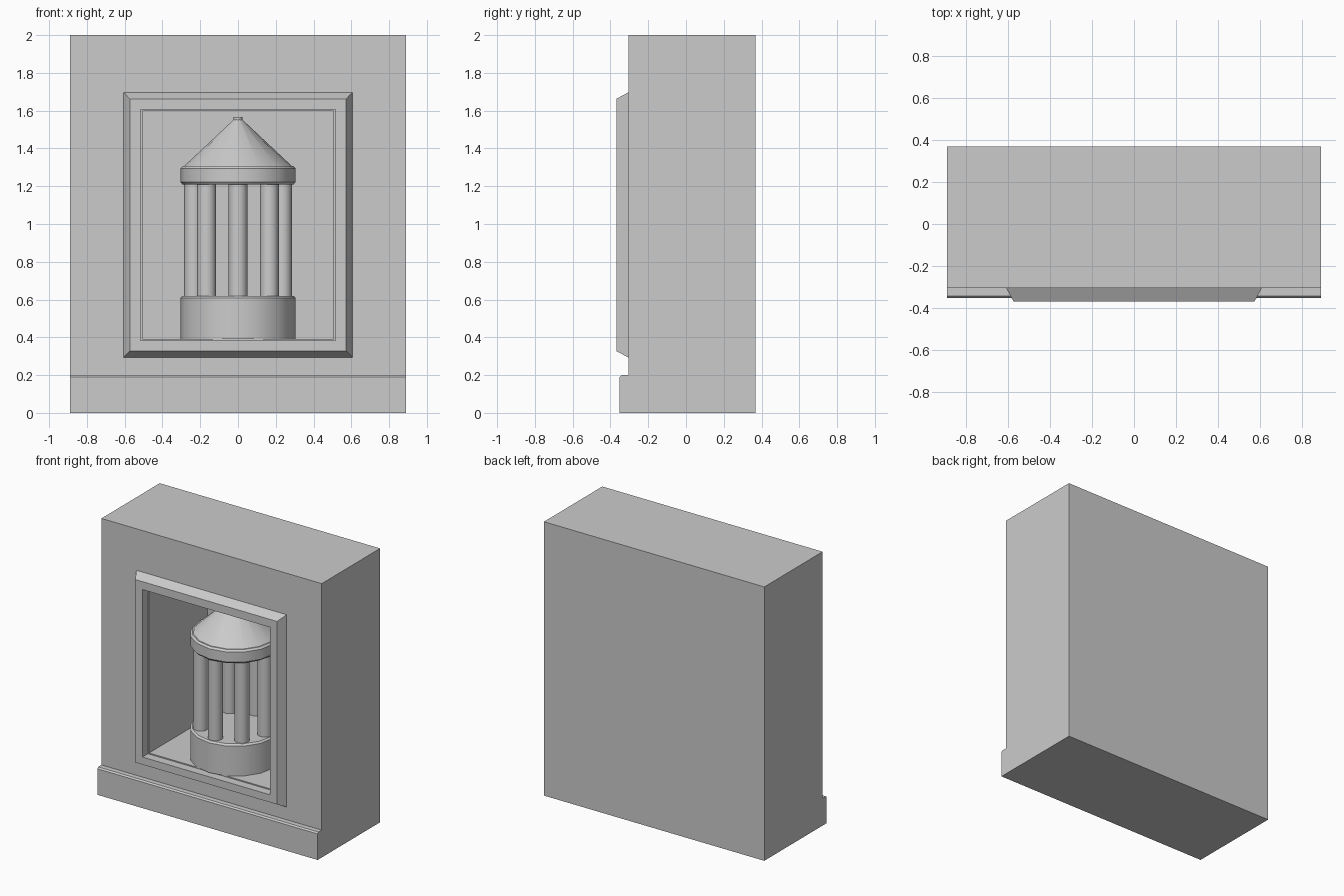
import bpy, bmesh, math

if "Cube" in bpy.data.objects:
    bpy.data.objects.remove(bpy.data.objects["Cube"])

BACK, WALL, FRONT = 0.368, -0.305, -0.368   # depth planes
TEMPLE_Y = -0.025


def finish(name, bm, smooth=False):
    mesh = bpy.data.meshes.new(name)
    bm.to_mesh(mesh)
    bm.free()
    obj = bpy.data.objects.new(name, mesh)
    bpy.context.collection.objects.link(obj)
    if smooth:
        bpy.ops.object.select_all(action='DESELECT')
        obj.select_set(True)
        bpy.context.view_layer.objects.active = obj
        bpy.ops.object.shade_smooth_by_angle(angle=math.radians(35))
    return obj


def rect_loft(name, rects, back_face=False):
    """Join rectangles (half width, bottom, top, y), from outside to inside."""
    bm = bmesh.new()
    loops = [[bm.verts.new(p) for p in ((-w, y, a), (w, y, a), (w, y, b), (-w, y, b))]
             for w, a, b, y in rects]
    for outer, inner in zip(loops, loops[1:]):
        for i in range(4):
            j = (i + 1) % 4
            bm.faces.new((outer[i], outer[j], inner[j], inner[i]))
    if back_face:
        bm.faces.new(loops[0][::-1])
    return finish(name, bm)


def lathe(name, profile, sides, x=0, y=0):
    """Turn an (r, z) profile, listed bottom to top, and cap both ends."""
    bm = bmesh.new()
    rings = [[bm.verts.new((x + r * math.cos(math.tau * i / sides),
                            y + r * math.sin(math.tau * i / sides), z))
              for i in range(sides)] for r, z in profile]
    for low, high in zip(rings, rings[1:]):
        for i in range(sides):
            j = (i + 1) % sides
            bm.faces.new((low[i], low[j], high[j], high[i]))
    bm.faces.new(rings[0][::-1])
    bm.faces.new(rings[-1])
    return finish(name, bm, smooth=True)


# Wall block with a deep niche reaching the thin back sheet
rect_loft("wall_with_niche", [
    (0.89, 0, 2, BACK), (0.89, 0, 2, WALL),
    (0.505, 0.39, 1.597, WALL), (0.505, 0.39, 1.597, BACK)], back_face=True)

# Bevelled frame around the niche
rect_loft("niche_frame", [
    (0.607, 0.293, 1.697, WALL), (0.573, 0.327, 1.663, FRONT),
    (0.515, 0.382, 1.605, FRONT), (0.515, 0.382, 1.605, WALL)])

# Plinth along the foot of the wall, profile in (y, z)
bm = bmesh.new()
profile = [(WALL, 0), (-0.352, 0), (-0.352, 0.19), (-0.342, 0.2), (WALL, 0.2)]
ends = [[bm.verts.new((x, y, z)) for y, z in profile] for x in (-0.89, 0.89)]
for i in range(len(profile) - 1):
    bm.faces.new((ends[0][i], ends[0][i + 1], ends[1][i + 1], ends[1][i]))
bm.faces.new(ends[0])
bm.faces.new(ends[1])
bmesh.ops.recalc_face_normals(bm, faces=bm.faces)
# the side hidden against the wall stays open, so check the front face direction
bm.faces.ensure_lookup_table()
if bm.faces[1].normal.y > 0:
    bmesh.ops.reverse_faces(bm, faces=bm.faces)
finish("plinth", bm)

# Round temple: drum base, entablature, conical roof and finial
lathe("temple_base", [(0.305, 0.39), (0.305, 0.608), (0.293, 0.62)], 16, y=TEMPLE_Y)
lathe("temple_entablature", [(0.295, 1.21), (0.305, 1.222), (0.305, 1.295), (0.293, 1.308)],
      16, y=TEMPLE_Y)
lathe("temple_roof", [(0.285, 1.307), (0.015, 1.56)], 16, y=TEMPLE_Y)
lathe("temple_finial", [(0.024, 1.545), (0.024, 1.567)], 12, y=TEMPLE_Y)

# Ring of eight columns
for k in range(8):
    a = math.tau * k / 8
    lathe(f"temple_column_{k + 1}", [(0.05, 0.615), (0.05, 1.215)], 16,
          0.235 * math.cos(a), TEMPLE_Y + 0.235 * math.sin(a))
